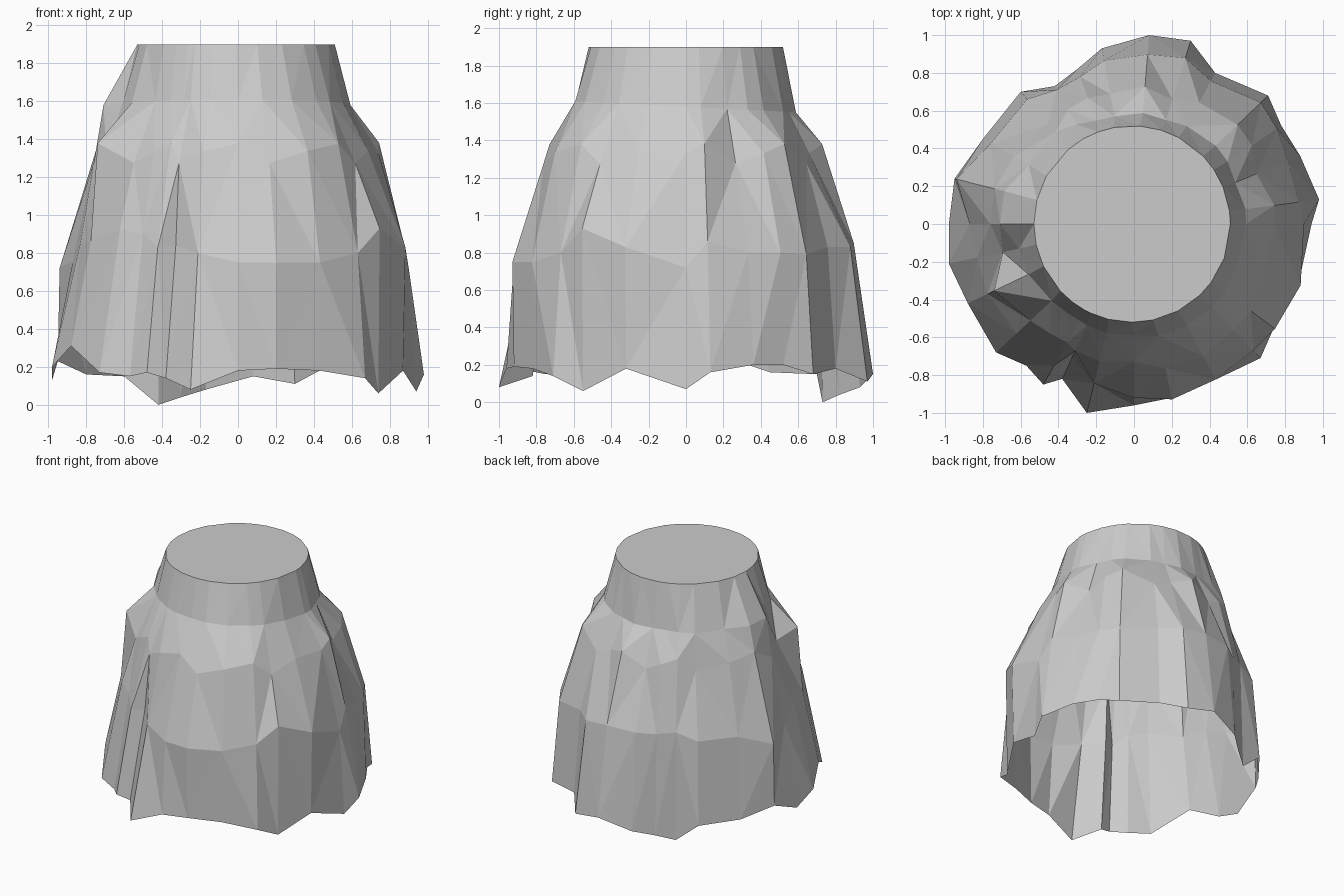
import bpy, bmesh, math

# Hem of the draped cloth, counter-clockwise from the right side: x, y, z
hem = [(.94, 0, .07), (.98, .13, .16), (.88, .36, .2), (.78, .52, .2), (.71, .68, .15),
       (.43, .80, .18), (.30, .97, .11), (.08, 1, .15), (-.17, .93, .08), (-.3, .82, .04),
       (-.42, .73, 0), (-.6, .7, .15), (-.8, .45, .16), (-.95, .24, .23), (-.98, 0, .13),
       (-.98, -.21, .2), (-.88, -.42, .31), (-.73, -.68, .17), (-.57, -.75, .15),
       (-.48, -.85, .17), (-.38, -.82, .14), (-.25, -1, .08), (0, -.96, .18),
       (.2, -.92, .19), (.43, -.82, .18), (.67, -.71, .14), (.74, -.55, .06), (.87, -.32, .18)]

# Fold radius and height of the lower ring, one pair per hem point
low = [(.90, .72), (.88, .86), (.88, .8), (.91, .8), (.93, .79), (.86, .83), (.92, .83),
       (.90, .85), (.88, .84), (.83, .83), (.82, .85), (.87, .8), (.87, .8), (.97, .72),
       (.87, .76), (.85, .85), (.86, .86), (.85, .93), (.83, .9), (.86, .83), (.78, .84),
       (.87, .8), (.92, .75), (.95, .75), (.93, .75), (.92, .8), (.93, .93), (.94, .83)]

# Fold radii of the middle ring
mid = [.74, .75, .70, .75, .76, .73, .69, .73, .70, .71, .70, .70, .73, .76, .76,
       .71, .82, .75, .73, .72, .74, .75, .73, .78, .79, .77, .77, .73]

# Bulges of the upper ring at the left and back left
bulge = {10: .03, 11: .06, 12: .05, 13: .11, 14: .11, 15: .04}

bm = bmesh.new()
n = len(hem)
angles = [math.atan2(y, x) for x, y, z in hem]


def ring(pairs, cx=0):
    """One ring of vertices from (radius, height) pairs at the hem angles."""
    return [bm.verts.new((cx + r * math.cos(a), r * math.sin(a), z))
            for (r, z), a in zip(pairs, angles)]


rings = [[bm.verts.new(p) for p in hem],
         ring(low),
         ring([(m, 1.33 + .06 * math.sin(i * 2.1)) for i, m in enumerate(mid)]),
         ring([(.52 + .33 * (m - .52) + bulge.get(i, 0), 1.58 - .03 * math.sin(angles[i]))
               for i, m in enumerate(mid)]),
         ring([(.52, 1.9)] * n, -.01)]

# Skirt panels, split into triangles for crisp folds
for a, b in zip(rings, rings[1:]):
    for i in range(n):
        j = (i + 1) % n
        bm.faces.new((a[i], a[j], b[j], b[i]))
bmesh.ops.triangulate(bm, faces=bm.faces[:])

# Flat round top
bm.faces.new(rings[-1])

mesh = bpy.data.meshes.new("draped_cloth")
bm.to_mesh(mesh)
bm.free()
cloth = bpy.data.objects.new("draped_cloth", mesh)
bpy.context.collection.objects.link(cloth)
